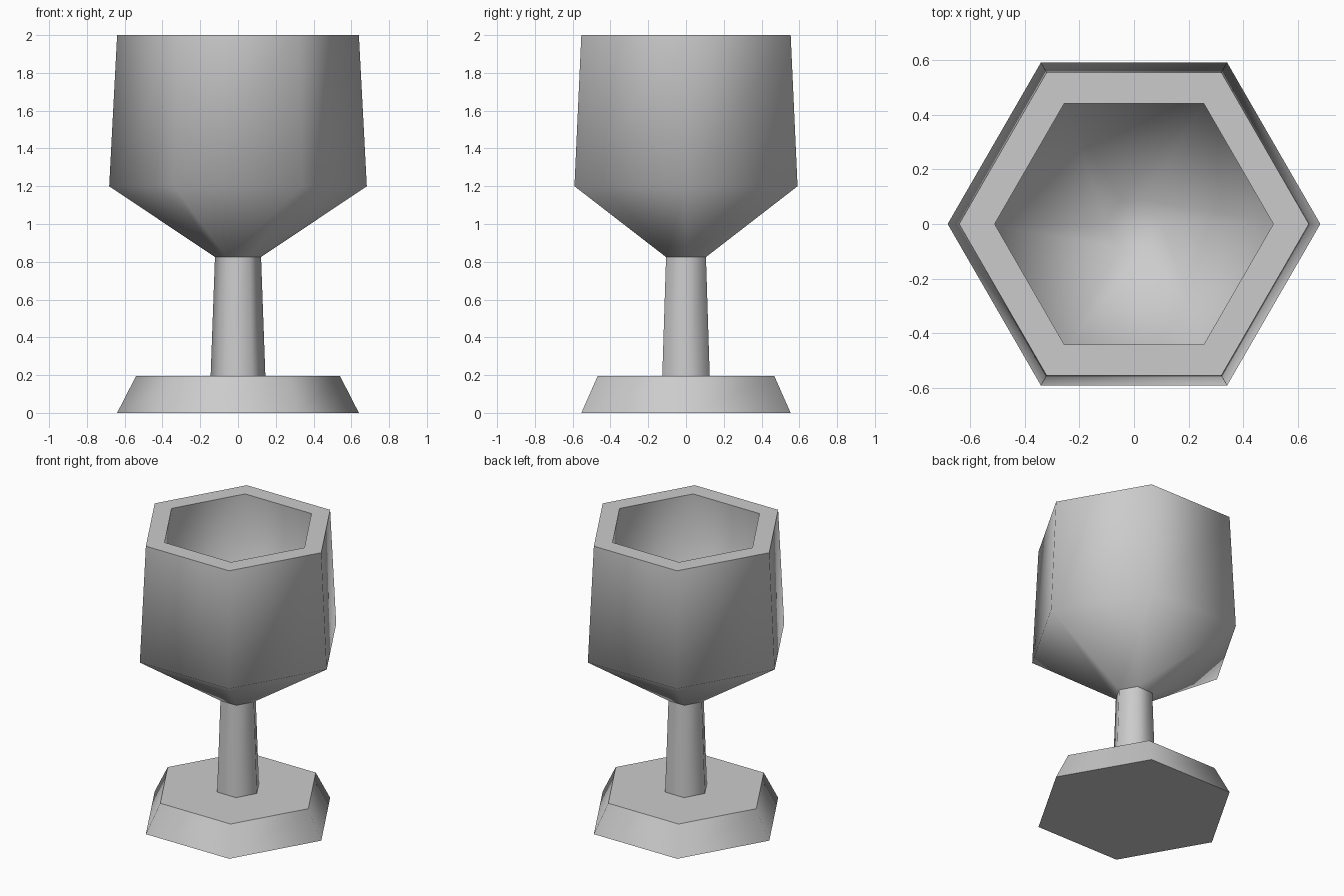
import bpy, bmesh, math

cube = bpy.data.objects.get("Cube")
if cube:
    bpy.data.objects.remove(cube, do_unlink=True)

SIDES = 6

stone = bpy.data.materials.new("plain_grey")
stone.use_nodes = True
GREY = (0.6, 0.6, 0.6, 1)
stone.diffuse_color = GREY
stone.node_tree.nodes["Principled BSDF"].inputs["Base Color"].default_value = GREY


def lathe(name, profile, sharp_rings):
    """Turn a (radius, height) profile into a capped six-sided solid."""
    bm = bmesh.new()
    rings = []
    for r, z in profile:
        angles = [math.tau * i / SIDES for i in range(SIDES)]
        rings.append([bm.verts.new((r * math.cos(a), r * math.sin(a), z)) for a in angles])
    for low, high in zip(rings, rings[1:]):
        for i in range(SIDES):
            j = (i + 1) % SIDES
            bm.faces.new((low[i], low[j], high[j], high[i]))
    bm.faces.new(rings[0][::-1])
    bm.faces.new(rings[-1])
    for f in bm.faces:
        f.smooth = True
    # Crisp creases only around the chosen rings
    for k in sharp_rings:
        for i in range(SIDES):
            bm.edges.get((rings[k][i], rings[k][(i + 1) % SIDES])).smooth = False
    mesh = bpy.data.meshes.new(name)
    bm.to_mesh(mesh)
    bm.free()
    mesh.materials.append(stone)
    obj = bpy.data.objects.new(name, mesh)
    bpy.context.collection.objects.link(obj)
    return obj


# Tapered foot
lathe("foot", [(0.64, 0), (0.54, 0.195)], (0, 1))
# Slim stem
lathe("stem", [(0.145, 0.195), (0.122, 0.825)], (0, 1))
# Hollow bowl: outside, rim, then inside down to the floor
lathe("bowl", [(0.122, 0.825), (0.682, 1.2), (0.64, 2.0),
               (0.51, 2.0), (0.54, 1.27), (0.1, 0.97)], (0, 2, 3))
